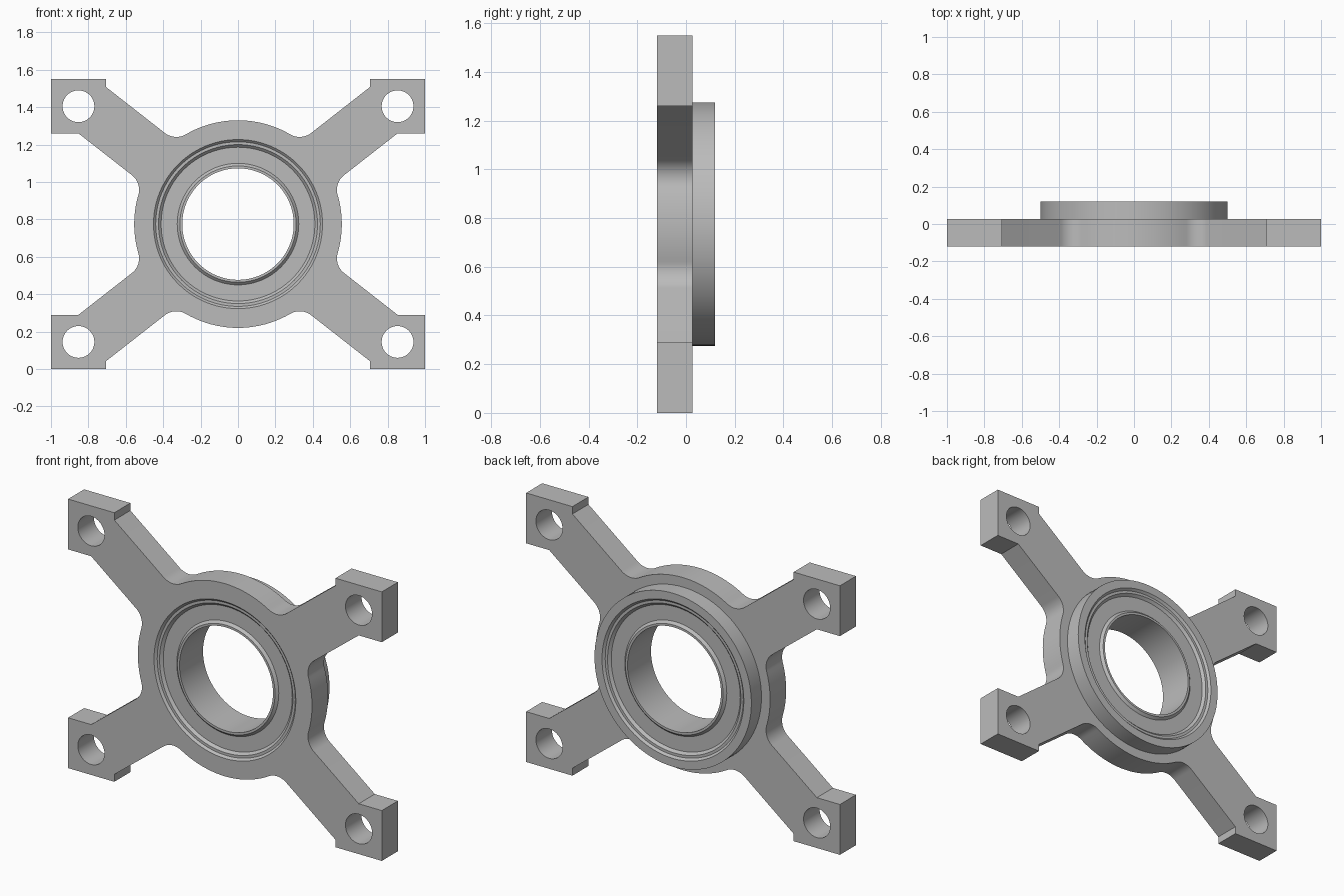
import bpy, bmesh
from math import sin, cos, pi, radians, sqrt, atan2
from mathutils import Vector, Matrix

cube = bpy.data.objects.get("Cube")
if cube:
    bpy.data.objects.remove(cube, do_unlink=True)

CENTRE_Z = 0.775
FRONT, PLATE_BACK, BACK = -0.119, 0.027, 0.119
HUB_R, FILLET_R, SEAT_R = 0.555, 0.1, 0.452
ARM_ANGLE, ARM_HALF = radians(38), 0.143

grey = bpy.data.materials.new("machined grey")
grey.use_nodes = True
colour = (0.5, 0.5, 0.5, 1)
grey.diffuse_color = colour
grey.node_tree.nodes["Principled BSDF"].inputs["Base Color"].default_value = colour


def arc(centre, radius, start, end, steps):
    return [centre + radius * Vector((cos(a), sin(a)))
            for a in (start + (end - start) * i / steps for i in range(steps + 1))]


def circle(centre, radius, steps):
    return arc(Vector(centre), radius, 0, 2 * pi, steps)[:-1]


def finish(obj):
    obj.data.materials.clear()
    obj.data.materials.append(grey)
    bpy.ops.object.select_all(action='DESELECT')
    obj.select_set(True)
    bpy.context.view_layer.objects.active = obj
    bpy.ops.object.shade_smooth_by_angle(angle=radians(25))


# One quadrant of the outline: hub arc, fillet, arm, corner block, arm, fillet, hub arc
d = Vector((cos(ARM_ANGLE), sin(ARM_ANGLE)))
n = Vector((-d.y, d.x))
along = sqrt((HUB_R + FILLET_R) ** 2 - (ARM_HALF + FILLET_R) ** 2)
low = d * along - n * (ARM_HALF + FILLET_R)
high = d * along + n * (ARM_HALF + FILLET_R)
low_a, high_a = atan2(low.y, low.x), atan2(high.y, high.x)
quadrant = arc(Vector((0, 0)), HUB_R, 0, low_a, 10)[:-1]
quadrant += arc(low, FILLET_R, low_a + pi, ARM_ANGLE + pi / 2, 12)
block_x, block_z = 0.705, 0.485
lower = d * ((block_z + ARM_HALF * n.y) / d.y) - n * ARM_HALF
upper = d * ((block_x - ARM_HALF * n.x) / d.x) + n * ARM_HALF
quadrant += [lower, Vector((1, block_z)), Vector((1, CENTRE_Z)),
             Vector((block_x, CENTRE_Z)), upper]
quadrant += arc(high, FILLET_R, ARM_ANGLE - pi / 2, high_a - pi, 12)
quadrant += arc(Vector((0, 0)), HUB_R, high_a, pi / 2, 10)[1:]

# Mirror the quadrant around the centre
half = quadrant + [Vector((-p.x, p.y)) for p in reversed(quadrant[:-1])]
outline = half + [Vector((p.x, -p.y)) for p in reversed(half[1:-1])]

# Mounting plate with bearing seat and bolt holes
loops = [outline, circle((0, 0), SEAT_R, 96)]
loops += [circle((sx * 0.853, sz * 0.63), 0.085, 40) for sx in (-1, 1) for sz in (-1, 1)]
curve = bpy.data.curves.new("plate outline", 'CURVE')
curve.dimensions = '2D'
curve.fill_mode = 'BOTH'
curve.extrude = (PLATE_BACK - FRONT) / 2
for loop in loops:
    spline = curve.splines.new('POLY')
    spline.points.add(len(loop) - 1)
    for point, p in zip(spline.points, loop):
        point.co = (p.x, p.y, 0, 1)
    spline.use_cyclic_u = True
helper = bpy.data.objects.new("plate outline", curve)
bpy.context.collection.objects.link(helper)
bpy.context.view_layer.update()
mesh = bpy.data.meshes.new_from_object(
    helper.evaluated_get(bpy.context.evaluated_depsgraph_get()))
bpy.data.objects.remove(helper, do_unlink=True)
mesh.transform(Matrix.Translation((0, (FRONT + PLATE_BACK) / 2, CENTRE_Z))
               @ Matrix.Rotation(pi / 2, 4, 'X'))
bm = bmesh.new()
bm.from_mesh(mesh)
bmesh.ops.remove_doubles(bm, verts=bm.verts, dist=0.0001)
bmesh.ops.recalc_face_normals(bm, faces=bm.faces)
bm.to_mesh(mesh)
bm.free()
plate = bpy.data.objects.new("mounting_plate", mesh)
bpy.context.collection.objects.link(plate)
finish(plate)


def lathe(name, profile, steps=96):
    """Revolve (radius, y) points about the hub axis."""
    bm = bmesh.new()
    rings = [[bm.verts.new((r * cos(a), y, CENTRE_Z + r * sin(a))) for r, y in profile]
             for a in (2 * pi * i / steps for i in range(steps))]
    for i, ring in enumerate(rings):
        after = rings[(i + 1) % steps]
        for j in range(len(profile) - 1):
            bm.faces.new((ring[j], ring[j + 1], after[j + 1], after[j]))
    mesh = bpy.data.meshes.new(name)
    bm.to_mesh(mesh)
    bm.free()
    obj = bpy.data.objects.new(name, mesh)
    bpy.context.collection.objects.link(obj)
    finish(obj)


# Raised collar behind the plate
lathe("rear_collar", [(0.5, PLATE_BACK), (0.5, BACK), (SEAT_R, BACK)])

# Bearing: chamfered outer race, sunken seal, inner race and bore, same on both sides
side = [(SEAT_R, BACK), (0.44, 0.107), (0.425, 0.107), (0.411, 0.093),
        (0.325, 0.093), (0.311, 0.107), (0.298, 0.107)]
lathe("bearing", side + [(r, -y) for r, y in reversed(side)])
